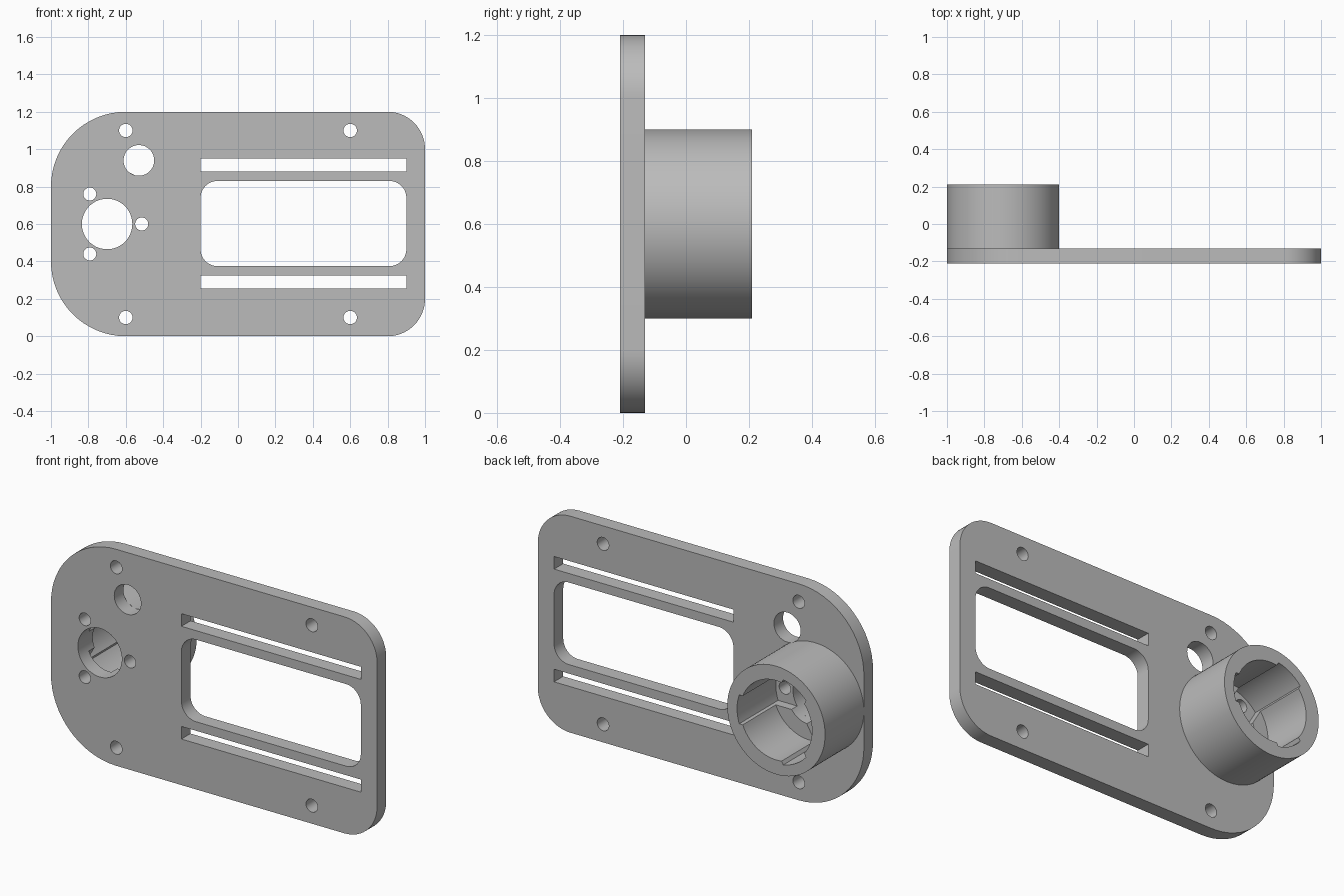
import bpy
from math import asin, cos, sin, pi, radians

cube = bpy.data.objects.get("Cube")
if cube:
    bpy.data.objects.remove(cube, do_unlink=True)

grey = bpy.data.materials.new("light grey")
grey.use_nodes = True
grey.diffuse_color = (0.5, 0.5, 0.5, 1)
grey.node_tree.nodes["Principled BSDF"].inputs["Base Color"].default_value = (0.5, 0.5, 0.5, 1)

CUP = (-0.7, 0.6)      # axis of the motor cup
SLOT = 0.08            # half width of the screw slots
THIRD = 2 * pi / 3


def arc(c, r, a0, a1, n):
    return [(c[0] + r * cos(a0 + (a1 - a0) * i / n),
             c[1] + r * sin(a0 + (a1 - a0) * i / n)) for i in range(n + 1)]


def circle(x, z, r, n=48):
    return arc((x, z), r, 0, 2 * pi, n)[:-1]


def rounded(x0, x1, z0, z1, left, right):
    """Rectangle with separate corner radii on its two ends."""
    pts = []
    for x, z, r, q in ((x1 - right, z1 - right, right, 0), (x0 + left, z1 - left, left, 1),
                       (x0 + left, z0 + left, left, 2), (x1 - right, z0 + right, right, 3)):
        pts += arc((x, z), r, q * pi / 2, (q + 1) * pi / 2, 16)
    return pts


def rect(x0, x1, z0, z1):
    return [(x0, z0), (x1, z0), (x1, z1), (x0, z1)]


def extrude(name, loops, y0, y1):
    """Fill the outline (later loops are holes) and extrude along y."""
    cu = bpy.data.curves.new(name, "CURVE")
    cu.dimensions = "2D"
    cu.fill_mode = "BOTH"
    cu.extrude = (y1 - y0) / 2
    for pts in loops:
        sp = cu.splines.new("POLY")
        sp.points.add(len(pts) - 1)
        for p, (x, z) in zip(sp.points, pts):
            p.co = (x, z, 0, 1)
        sp.use_cyclic_u = True
    cu.materials.append(grey)
    ob = bpy.data.objects.new(name, cu)
    bpy.context.collection.objects.link(ob)
    ob.rotation_euler.x = pi / 2
    ob.location.y = (y0 + y1) / 2
    bpy.ops.object.select_all(action="DESELECT")
    ob.select_set(True)
    bpy.context.view_layer.objects.active = ob
    bpy.ops.object.convert(target="MESH")
    bpy.ops.object.transform_apply(location=True, rotation=True, scale=True)
    bpy.ops.object.mode_set(mode="EDIT")
    bpy.ops.mesh.select_all(action="SELECT")
    bpy.ops.mesh.remove_doubles(threshold=0.0001)
    bpy.ops.mesh.normals_make_consistent(inside=False)
    bpy.ops.object.mode_set(mode="OBJECT")
    bpy.ops.object.shade_smooth_by_angle(angle=radians(30))


# Mounting plate: window, two long slots and all round holes
plate = [rounded(-1, 1, 0, 1.2, 0.4, 0.2),
         rounded(-0.2, 0.9, 0.375, 0.83, 0.09, 0.09),
         rect(-0.2, 0.9, 0.88, 0.95), rect(-0.2, 0.9, 0.255, 0.325),
         circle(*CUP, 0.135), circle(-0.53, 0.94, 0.082)]
for x in (-0.6, 0.6):
    for z in (0.1, 1.1):
        plate.append(circle(x, z, 0.036, 24))
for k in range(3):
    plate.append(circle(CUP[0] + 0.185 * cos(k * THIRD), CUP[1] + 0.185 * sin(k * THIRD), 0.035, 24))
extrude("mounting_plate", plate, -0.21, -0.13)

# Cup wall: round bore widened by three screw slots
BORE, LOBE = 0.22, 0.24
bore = []
for k in range(3):
    a, b = asin(SLOT / LOBE), asin(SLOT / BORE)
    bore += arc(CUP, LOBE, k * THIRD - a, k * THIRD + a, 12)
    bore += arc(CUP, BORE, k * THIRD + b, (k + 1) * THIRD - b, 20)
extrude("motor_cup", [circle(*CUP, 0.3, 96), bore], -0.13, 0.21)

# Raised floor pads between the screw slots
for k in range(3):
    a, b = asin(SLOT / 0.135), asin(SLOT / 0.23)
    pad = arc(CUP, 0.23, k * THIRD + b, (k + 1) * THIRD - b, 20)
    pad += arc(CUP, 0.135, (k + 1) * THIRD - a, k * THIRD + a, 12)
    extrude("floor_pad_%d" % (k + 1), [pad], -0.13, -0.08)
